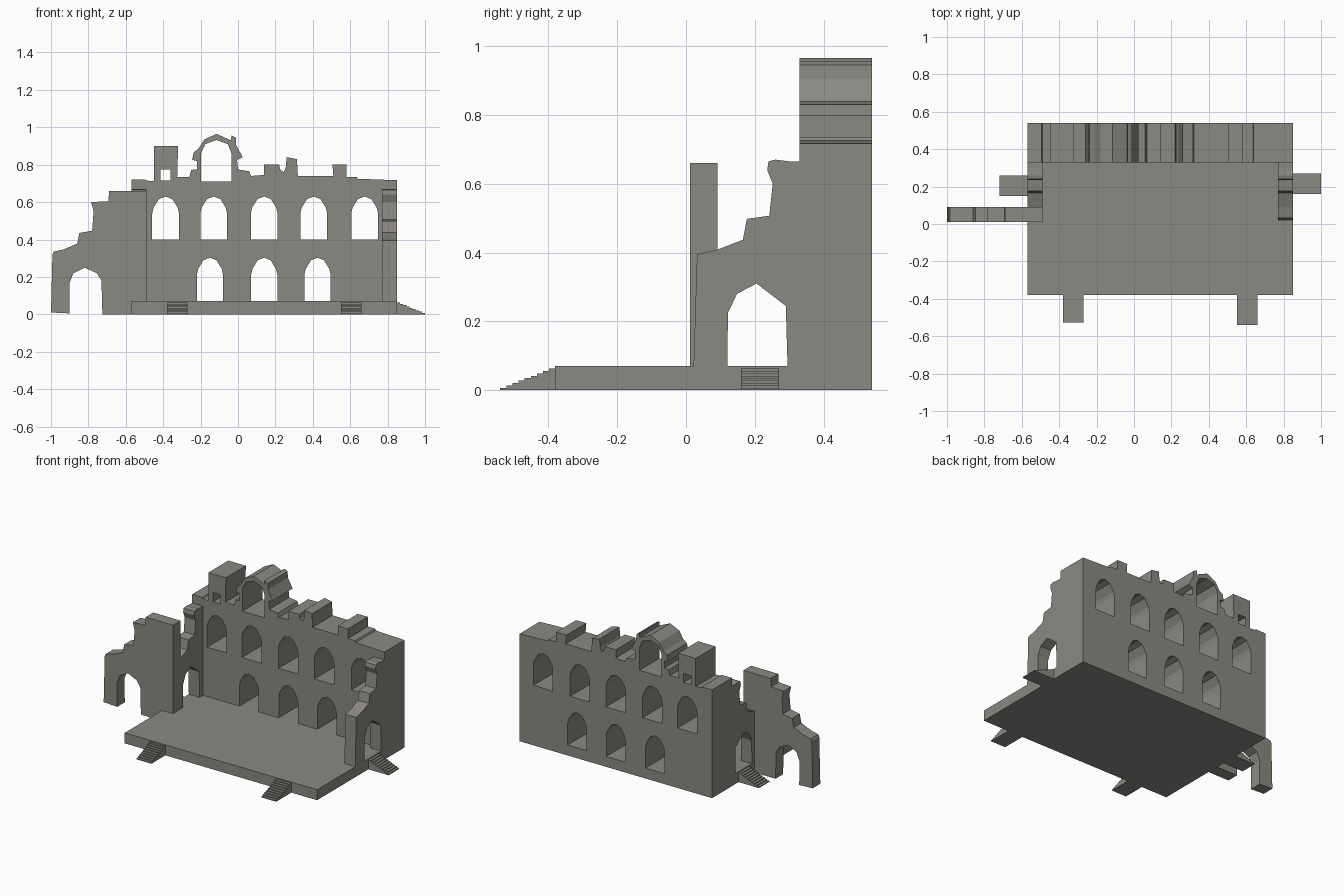
import bpy, bmesh
from mathutils import Vector
from mathutils.geometry import tessellate_polygon

if "Cube" in bpy.data.objects:
    bpy.data.objects.remove(bpy.data.objects["Cube"])

stone = bpy.data.materials.new("weathered_stone")
stone.diffuse_color = (0.26, 0.25, 0.222, 1)
stone.use_nodes = True
stone.node_tree.nodes["Principled BSDF"].inputs["Base Color"].default_value = stone.diffuse_color


def slab(name, outer, holes, axis, a, b):
    """Flat outline with holes, extruded from a to b along axis x or y."""
    loops = [outer] + holes
    flat = [p for loop in loops for p in loop]
    tris = tessellate_polygon([[Vector((u, v, 0)) for u, v in l] for l in loops])
    put = (lambda u, v, d: (u, d, v)) if axis == "y" else (lambda u, v, d: (d, u, v))
    bm = bmesh.new()
    near = [bm.verts.new(put(u, v, a)) for u, v in flat]
    far = [bm.verts.new(put(u, v, b)) for u, v in flat]
    for t in tris:
        bm.faces.new([near[i] for i in t])
        bm.faces.new([far[i] for i in reversed(t)])
    start = 0
    for loop in loops:
        n = len(loop)
        for k in range(n):
            i, j = start + k, start + (k + 1) % n
            bm.faces.new((near[i], near[j], far[j], far[i]))
        start += n
    bmesh.ops.recalc_face_normals(bm, faces=bm.faces)
    bmesh.ops.dissolve_limit(bm, angle_limit=0.01, verts=bm.verts, edges=bm.edges)
    me = bpy.data.meshes.new(name)
    bm.to_mesh(me)
    bm.free()
    me.materials.append(stone)
    ob = bpy.data.objects.new(name, me)
    bpy.context.collection.objects.link(ob)
    return ob


def rect(x0, z0, x1, z1):
    return [(x0, z0), (x1, z0), (x1, z1), (x0, z1)]


def arch(cx, w, z0, z1):
    """Faceted round-headed opening."""
    h = z1 - z0
    half = [(1, 0), (1, .61), (.9, .74), (.5, .94)]
    right = [(cx + u * w / 2, z0 + v * h) for u, v in half]
    left = [(cx - u * w / 2, z0 + v * h) for u, v in reversed(half)]
    return right + [(cx, z1)] + left


# Stage platform
slab("platform", rect(-.57, 0, .85, .07), [], "y", -.38, .33)

# Back wall with ragged top, window rows, gable arch and turret opening
ragged_top = [
    (.85, .717), (.64, .725), (.635, .735), (.58, .735), (.58, .80), (.505, .80),
    (.51, .74), (.32, .74), (.315, .83), (.26, .84), (.255, .785), (.245, .76),
    (.225, .775), (.22, .80), (.14, .80), (.14, .745), (.07, .74), (.06, .765),
    (.0, .775), (-.005, .825), (.025, .84), (-.01, .905), (-.012, .945),
    (-.035, .957), (-.037, .93), (-.115, .965), (-.18, .935), (-.212, .885),
    (-.238, .865), (-.245, .825), (-.218, .82), (-.22, .775), (-.25, .772),
    (-.26, .735), (-.325, .735), (-.32, .90), (-.45, .90), (-.45, .712),
    (-.49, .715), (-.495, .722), (-.57, .722)]
windows = [arch(x, .143, .40, .63) for x in (-.387, -.13, .14, .405, .677)]
windows += [arch(x, .14, .07, .303) for x in (-.15, .14, .425)]
gable = [(-.198, .71), (-.035, .71), (-.035, .86), (-.055, .91), (-.115, .932),
         (-.175, .91), (-.198, .86)]
slab("back_wall", [(-.57, 0), (.85, 0)] + ragged_top,
     windows + [gable, rect(-.415, .715, -.36, .775)], "y", .33, .54)

# Crumbling side walls with doorways
side = [(.022, .07), (.12, .07), (.122, .225), (.148, .28), (.205, .31), (.29, .245),
        (.295, .07), (.33, .07), (.33, .665), (.30, .665), (.26, .67), (.24, .665),
        (.236, .64), (.252, .60), (.242, .507), (.177, .498), (.165, .437),
        (.09, .408), (.032, .395)]
for name, a, b in (("left_side_wall", -.57, -.49), ("right_side_wall", .77, .85)):
    slab(name, side, [], "x", a, b)

# Freestanding wing wall on the left with a broken arch
wing = [(-.488, 0), (-.488, .66), (-.69, .66), (-.692, .605), (-.785, .60),
        (-.772, .55), (-.78, .447), (-.848, .435), (-.86, .378), (-.93, .348),
        (-.985, .335), (-.992, .32), (-1, .01), (-.90, .005), (-.902, .165),
        (-.88, .22), (-.82, .25), (-.755, .22), (-.73, .18), (-.725, 0)]
slab("wing_wall", wing, [], "y", .012, .092)


# Small staircases
def stairs(name, start, out, axis, a, b, steps=9, run=.15, rise=.063):
    pts = [(start, 0), (start, rise)]
    for i in range(steps):
        z = rise * (steps - i) / steps
        u = start + out * run * (i + 1) / steps
        pts += [(u, z), (u, z - rise / steps)]
    if axis == "x":
        return slab(name, pts, [], "x", a, b)
    return slab(name, pts, [], "y", a, b)


stairs("front_stairs_left", -.377, -1, "x", -.38, -.27)
stairs("front_stairs_right", -.38, -1, "x", .55, .66, run=.16)
stairs("left_stairs", -.57, -1, "y", .15, .26)
stairs("right_stairs", .85, 1, "y", .16, .27)
